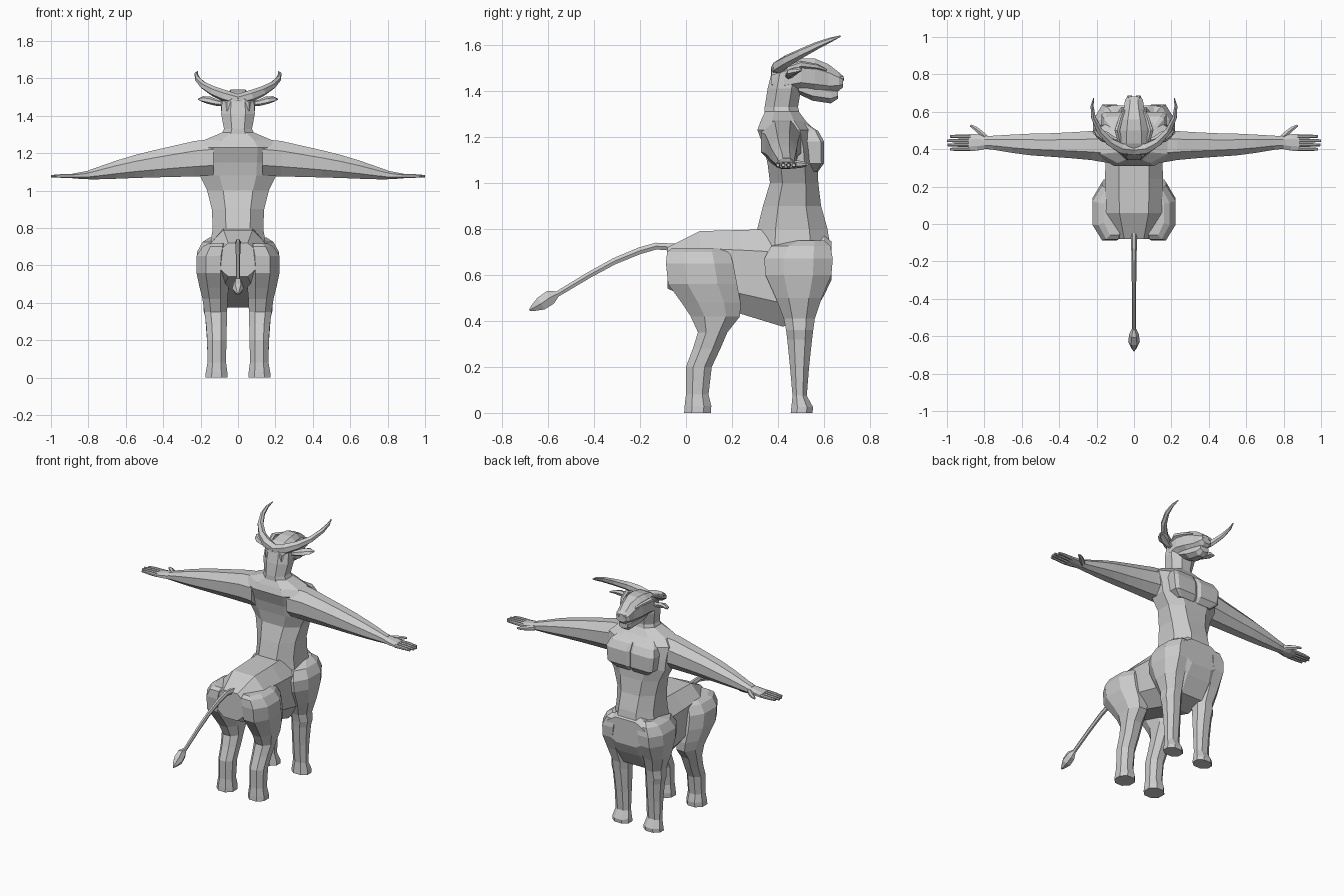
import bpy, bmesh
from mathutils import Vector


def loft(name, rings, mirror=False):
    """Skin a list of equal-length point rings, capping both ends."""
    bm = bmesh.new()
    vs = [[bm.verts.new(p) for p in r] for r in rings]
    n = len(vs[0])
    for a, b in zip(vs, vs[1:]):
        for i in range(n):
            j = (i + 1) % n
            bm.faces.new((a[i], a[j], b[j], b[i]))
    bm.faces.new(vs[0])
    bm.faces.new(vs[-1])
    bmesh.ops.recalc_face_normals(bm, faces=bm.faces)
    me = bpy.data.meshes.new(name)
    bm.to_mesh(me)
    bm.free()
    ob = bpy.data.objects.new(name, me)
    bpy.context.collection.objects.link(ob)
    if mirror:
        ob.modifiers.new("mirror", "MIRROR").use_mirror_merge = False
    return ob


def octagon(axis, pos, a0, a1, b0, b1, k=0.28):
    """Chamfered rectangle across an axis; a, b are the two other axes in order."""
    da, db = (a1 - a0) * k, (b1 - b0) * k
    ab = [(a0 + da, b0), (a1 - da, b0), (a1, b0 + db), (a1, b1 - db),
          (a1 - da, b1), (a0 + da, b1), (a0, b1 - db), (a0, b0 + db)]
    if axis == "x":
        return [(pos, a, b) for a, b in ab]
    if axis == "y":
        return [(a, pos, b) for a, b in ab]
    return [(a, b, pos) for a, b in ab]


def block(name, axis, rows, mirror=False, k=0.28):
    return loft(name, [octagon(axis, *r, k=k) for r in rows], mirror)


def tube(name, pts, ref, mirror=False):
    """Diamond-to-hexagon tube: rows of x, y, z, width along ref, thickness."""
    P = [Vector(p[:3]) for p in pts]
    rings = []
    for i, p in enumerate(P):
        t = (P[min(i + 1, len(P) - 1)] - P[max(i - 1, 0)]).normalized()
        v = t.cross(Vector(ref)).normalized()
        u = v.cross(t)
        w, h = pts[i][3:]
        rings.append([p + u * w * c + v * h * s for c, s in
                      ((1, 0), (.5, .87), (-.5, .87), (-1, 0), (-.5, -.87), (.5, -.87))])
    return loft(name, rings, mirror)


# Animal barrel, rump to chest
block("barrel", "y", [
    (-0.08, -.10, .10, .54, .72), (0.06, -.15, .15, .48, .79),
    (0.24, -.155, .155, .43, .795), (0.42, -.15, .15, .375, .80),
    (0.54, -.15, .15, .41, .79), (0.60, -.16, .16, .51, .77),
    (0.633, -.14, .14, .58, .745)], k=0.24)

# Upright torso
block("torso", "z", [
    (0.70, -.15, .15, .30, .63), (0.80, -.135, .135, .31, .615),
    (0.90, -.14, .14, .335, .587), (1.00, -.165, .165, .365, .575),
    (1.08, -.205, .205, .355, .572), (1.15, -.21, .21, .34, .57),
    (1.23, -.22, .22, .31, .56), (1.27, -.18, .18, .325, .52),
    (1.31, -.085, .085, .345, .49)], k=0.26)

# Chest plates
block("chest_plate", "z", [
    (1.05, .004, .12, .52, .575), (1.085, .002, .165, .50, .60),
    (1.18, .002, .175, .48, .60), (1.225, .002, .16, .47, .575),
    (1.26, .004, .12, .45, .52)], True, k=0.12)

# Neck
block("neck", "z", [
    (1.27, -.10, .10, .34, .50), (1.33, -.075, .075, .342, .487),
    (1.41, -.09, .09, .355, .50), (1.49, -.085, .085, .375, .50)])

# Head, muzzle and jaw
block("head", "y", [
    (.372, -.06, .06, 1.40, 1.495), (.43, -.09, .09, 1.385, 1.525),
    (.50, -.088, .088, 1.395, 1.54), (.56, -.075, .075, 1.385, 1.54),
    (.62, -.055, .055, 1.385, 1.515), (.665, -.047, .047, 1.40, 1.48),
    (.682, -.035, .035, 1.415, 1.465)])
block("jaw", "y", [
    (.49, -.06, .06, 1.385, 1.44), (.55, -.055, .055, 1.357, 1.43),
    (.63, -.042, .042, 1.345, 1.42), (.66, -.032, .032, 1.365, 1.41)])
tube("brow", [(.075, .44, 1.495, .012, .012), (.09, .50, 1.515, .016, .016),
              (.07, .57, 1.505, .012, .012), (.052, .61, 1.49, .006, .006)],
     (0, 0, 1), True)
tube("nostril", [(.022, .66, 1.455, .016, .014), (.024, .686, 1.452, .012, .01)],
     (1, 0, 0), True)

# Horns and ears
tube("horn", [(0, .395, 1.485, .03, .03), (.07, .405, 1.505, .032, .03),
              (.13, .44, 1.53, .027, .024), (.185, .50, 1.562, .021, .019),
              (.217, .57, 1.597, .016, .014), (.224, .63, 1.622, .010, .009),
              (.216, .672, 1.638, .003, .003)], (0, 0, 1), True)
tube("ear", [(.07, .445, 1.465, .016, .015), (.11, .45, 1.468, .018, .016),
             (.155, .465, 1.483, .032, .018), (.19, .485, 1.49, .025, .012),
             (.212, .50, 1.488, .004, .004)], (0, 1, .4), True)

# Arms, palms, fingers and thumbs
block("arm", "x", [
    (.13, .325, .51, 1.08, 1.275), (.23, .342, .497, 1.075, 1.265),
    (.34, .352, .49, 1.073, 1.24), (.45, .36, .485, 1.07, 1.215),
    (.55, .367, .483, 1.067, 1.19), (.65, .38, .478, 1.063, 1.16),
    (.75, .397, .472, 1.06, 1.125), (.80, .402, .47, 1.06, 1.108)], True)
block("palm", "x", [
    (.79, .402, .47, 1.06, 1.108), (.84, .392, .48, 1.062, 1.098),
    (.885, .39, .48, 1.065, 1.09)], True)
for i, tip in enumerate((.985, .997, 1.0, .985)):
    y = .39 + i * .0228
    block("finger_%d" % (i + 1), "x", [
        (.875, y, y + .02, 1.066, 1.089), (.94, y, y + .02, 1.068, 1.088),
        (tip, y + .003, y + .017, 1.07, 1.083)], True)
tube("thumb", [(.79, .46, 1.08, .018, .016), (.825, .492, 1.08, .016, .015),
               (.85, .512, 1.08, .012, .012), (.875, .527, 1.08, .006, .007)],
     (0, 0, 1), True)

# Front legs
block("front_leg", "z", [
    (0.0, .055, .175, .455, .55), (.025, .057, .173, .458, .552),
    (.075, .068, .162, .463, .525), (.20, .066, .166, .452, .535),
    (.32, .064, .175, .44, .548), (.36, .064, .185, .435, .553),
    (.41, .062, .18, .425, .56), (.50, .06, .205, .39, .59),
    (.60, .05, .22, .345, .632), (.67, .04, .22, .34, .638),
    (.725, .04, .19, .37, .628), (.75, .05, .15, .46, .60)], True)

# Hind legs
block("hind_leg", "z", [
    (0.0, .055, .175, -.008, .108), (.03, .057, .172, -.006, .11),
    (.08, .064, .163, 0, .098), (.20, .062, .165, 0, .112),
    (.28, .06, .17, .03, .15), (.35, .058, .18, .052, .18),
    (.42, .056, .19, .02, .235), (.48, .05, .205, -.02, .237),
    (.56, .045, .222, -.078, .222), (.65, .04, .222, -.087, .205),
    (.70, .04, .19, -.082, .19), (.717, .05, .16, -.06, .175)], True)

# Tail and tuft
tube("tail", [(0, -.05, .72, .018, .018), (0, -.13, .725, .015, .017),
              (0, -.20, .705, .013, .017), (0, -.31, .66, .012, .016),
              (0, -.42, .60, .011, .015), (0, -.57, .51, .011, .014)], (1, 0, 0))
tube("tail_tuft", [(0, -.56, .517, .011, .015), (0, -.59, .502, .026, .036),
                   (0, -.63, .475, .031, .034), (0, -.665, .455, .014, .016),
                   (0, -.68, .446, .003, .004)], (1, 0, 0))
